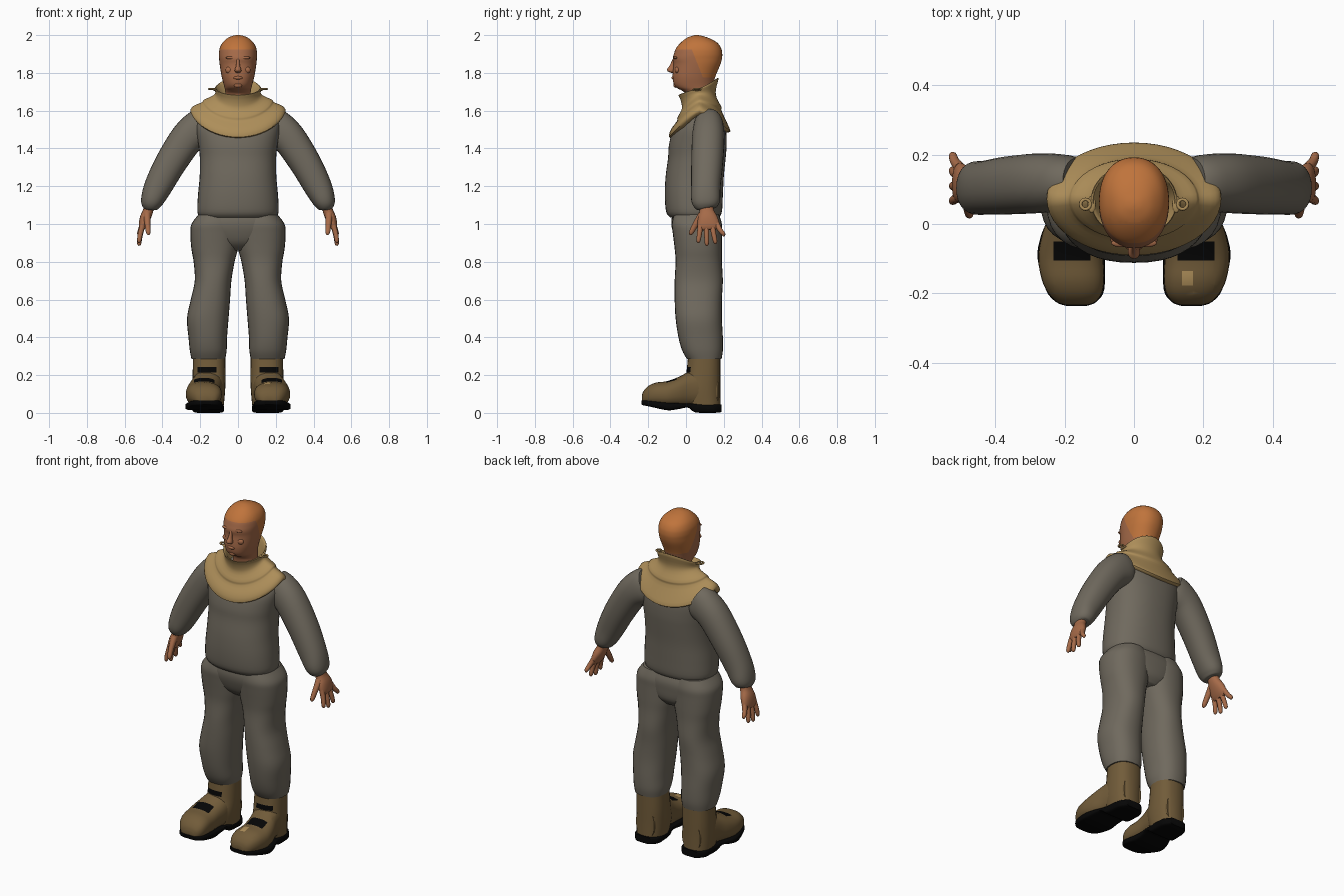
import bpy, bmesh, math
from mathutils import Vector

if "Cube" in bpy.data.objects:
    bpy.data.objects.remove(bpy.data.objects["Cube"])


def material(name, rgb):
    col = [(c / 255) ** 2.2 for c in rgb] + [1]
    m = bpy.data.materials.new(name)
    m.use_nodes = True
    m.diffuse_color = col
    m.node_tree.nodes["Principled BSDF"].inputs["Base Color"].default_value = col
    return m


SUIT = material("grey cloth", (111, 105, 94))
TAN = material("tan collar", (172, 141, 90))
HAIR = material("ginger hair", (190, 115, 62))
SKIN = material("skin", (164, 106, 74))
BOOT = material("brown leather", (113, 92, 60))
BLACK = material("black rubber", (14, 14, 14))


def finish(name, bm, mat, angle=50):
    bmesh.ops.recalc_face_normals(bm, faces=bm.faces)
    me = bpy.data.meshes.new(name)
    bm.to_mesh(me)
    bm.free()
    me.materials.append(mat)
    for f in me.polygons:
        f.use_smooth = True
    me.set_sharp_from_angle(angle=math.radians(angle))
    ob = bpy.data.objects.new(name, me)
    bpy.context.collection.objects.link(ob)
    return ob


def dense(rows, k):
    """Smooth interpolation through rows of numbers."""
    out = []
    for i in range(len(rows) - 1):
        a, b, c, d = (rows[max(0, min(len(rows) - 1, i + j))] for j in (-1, 0, 1, 2))
        for s in range(k):
            t = s / k
            out.append([q + t / 2 * (r - p + t * (2 * p - 5 * q + 4 * r - u + t * (3 * q - p - 3 * r + u)))
                        for p, q, r, u in zip(a, b, c, d)])
    return out + [list(rows[-1])]


def skin_rings(bm, rings, caps=True):
    vs = [[bm.verts.new(p) for p in ring] for ring in rings]
    n = len(vs[0])
    for lo, hi in zip(vs, vs[1:]):
        for i in range(n):
            bm.faces.new((lo[i], lo[(i + 1) % n], hi[(i + 1) % n], hi[i]))
    if caps:
        bm.faces.new(vs[0])
        bm.faces.new(vs[-1])


def loft(name, rows, mat, side=(1, 0, 0), axis=None, p=2.2, n=28, k=4):
    """Rows are x, y, z, radius along side, radius across."""
    rows = dense(rows, k)
    cs = [Vector(r[:3]) for r in rows]
    rings = []
    for i, r in enumerate(rows):
        t = Vector(axis) if axis else (cs[min(i + 1, len(cs) - 1)] - cs[max(i - 1, 0)]).normalized()
        a = Vector(side)
        a = (a - t * a.dot(t)).normalized()
        b = t.cross(a)
        ring = []
        for j in range(n):
            c, s = math.cos(math.tau * j / n), math.sin(math.tau * j / n)
            ring.append(cs[i] + a * r[3] * math.copysign(abs(c) ** (2 / p), c)
                        + b * r[4] * math.copysign(abs(s) ** (2 / p), s))
        rings.append(ring)
    bm = bmesh.new()
    skin_rings(bm, rings)
    return finish(name, bm, mat)


def stack(name, rows, mat, sx=1, **kw):
    """Level rows: z, inner x, outer x, front y, back y."""
    return loft(name, [(sx * (a + b) / 2, (f + g) / 2, z, (b - a) / 2, (g - f) / 2)
                       for z, a, b, f, g in rows], mat, axis=(0, 0, 1), **kw)


def blob(name, loc, size, mat):
    bm = bmesh.new()
    bmesh.ops.create_uvsphere(bm, u_segments=16, v_segments=10, radius=1)
    for v in bm.verts:
        v.co = Vector(loc) + Vector(a * b for a, b in zip(v.co, size))
    return finish(name, bm, mat)


def paint(ob, mat, cuts, rule):
    """Cut along planes, then colour the faces whose centre meets the rule."""
    ob.data.materials.append(mat)
    idx = len(ob.data.materials) - 1
    bm = bmesh.new()
    bm.from_mesh(ob.data)
    for co, no in cuts:
        bmesh.ops.bisect_plane(bm, geom=bm.verts[:] + bm.edges[:] + bm.faces[:], plane_co=co, plane_no=no)
    for f in bm.faces:
        if rule(f.calc_center_median()):
            f.material_index = idx
    bm.to_mesh(ob.data)
    bm.free()


X, Y, Z = Vector((1, 0, 0)), Vector((0, 1, 0)), Vector((0, 0, 1))

# Jacket body and trouser seat
stack("jacket", [(z, -w, w, f, b) for z, w, f, b in (
    (1.035, .2, -.085, .175), (1.065, .215, -.105, .19), (1.15, .212, -.112, .195),
    (1.25, .203, -.108, .2), (1.35, .202, -.095, .21), (1.42, .21, -.09, .215),
    (1.5, .222, -.068, .212), (1.55, .215, -.03, .195), (1.6, .18, .01, .17), (1.64, .1, .04, .14))],
    SUIT, p=2.3, n=40)
stack("trouser_seat", [(.86, -.09, .09, .0, .15), (.9, -.17, .17, -.045, .18), (.96, -.23, .23, -.07, .188),
                       (1.01, -.235, .235, -.078, .188), (1.06, -.2, .2, -.07, .17)], SUIT, p=2.3, n=40)

# Draped collar: half width, front y, back y, then height at front, side and back
collar = dense([(.085, .01, .14, 1.62, 1.63, 1.66), (.112, -.028, .16, 1.675, 1.71, 1.76),
                (.125, -.04, .172, 1.682, 1.715, 1.768), (.12, -.028, .158, 1.655, 1.695, 1.71),
                (.132, -.022, .162, 1.61, 1.68, 1.67), (.18, -.045, .187, 1.565, 1.658, 1.62),
                (.19, -.048, .188, 1.545, 1.645, 1.6), (.236, -.08, .22, 1.5, 1.625, 1.53),
                (.252, -.09, .235, 1.46, 1.6, 1.49), (.235, -.06, .21, 1.455, 1.58, 1.485)], 3)
rings = []
for w, f, b, zf, zs, zb in collar:
    ring = []
    for j in range(48):
        c, s = math.cos(math.tau * j / 48), math.sin(math.tau * j / 48)
        end = zf if s < 0 else zb
        ring.append((w * c, (f + b) / 2 + s * (b - f) / 2, zs + (end - zs) * abs(s) ** 1.3))
    rings.append(ring)
bm = bmesh.new()
skin_rings(bm, rings, caps=False)
finish("collar", bm, TAN)

# Head and neck, with the hair cut in along the hairline
head = stack("head", [(z, -w, w, f, b) for z, w, f, b in (
    (1.6, .07, .01, .13), (1.68, .067, .005, .135), (1.705, .068, -.02, .14), (1.72, .071, -.048, .142),
    (1.74, .076, -.064, .146), (1.77, .084, -.07, .152), (1.8, .09, -.07, .163), (1.845, .097, -.066, .182),
    (1.875, .1, -.07, .19), (1.9, .101, -.064, .192), (1.93, .097, -.053, .186), (1.96, .082, -.028, .165),
    (1.985, .054, .004, .12), (1.997, .025, .035, .08), (2.0, .004, .053, .061))], SKIN, n=48)
slant, corner = Vector((0, .15, .06)).normalized(), Vector((0, .03, 1.925))
nape = Vector((0, 0, 1.775))
paint(head, HAIR, [(corner, Z), (corner, slant), (nape, Z)],
      lambda c: c.z > nape.z and (c.z > corner.z or (c - corner).dot(slant) > 0))

# Facial features
loft("nose", [(0, -.062, 1.875, .007, .008), (0, -.072, 1.84, .01, .014), (0, -.08, 1.82, .016, .02),
              (0, -.078, 1.808, .017, .018), (0, -.068, 1.8, .008, .008)], SKIN, axis=(0, 0, 1), n=16)
blob("lips", (0, -.067, 1.774), (.024, .01, .009), SKIN)
blob("chin", (0, -.054, 1.735), (.022, .013, .014), SKIN)

for sx, label in ((1, "left"), (-1, "right")):
    blob(label + "_brow", (sx * .036, -.055, 1.88), (.03, .012, .008), SKIN)
    blob(label + "_cheek", (sx * .046, -.046, 1.815), (.022, .014, .018), SKIN)

    # Collar buckle ring and its tab
    bm = bmesh.new()
    skin_rings(bm, [[(sx * .14 + (.014 + .005 * math.cos(math.tau * j / 8)) * math.cos(math.tau * i / 20),
                      .057 + (.014 + .005 * math.cos(math.tau * j / 8)) * math.sin(math.tau * i / 20),
                      1.715 + .005 * math.sin(math.tau * j / 8)) for j in range(8)]
                    for i in range(21)], caps=False)
    bmesh.ops.remove_doubles(bm, verts=bm.verts, dist=.0001)
    finish(label + "_collar_ring", bm, TAN)
    blob(label + "_collar_tab", (sx * .122, .057, 1.711), (.012, .025, .006), TAN)

    # Sleeve
    loft(label + "_sleeve", [(sx * x, y, z, a, b) for x, y, z, a, b in (
        (.165, .12, 1.53, .07, .09), (.2, .12, 1.51, .08, .098), (.268, .118, 1.455, .086, .09),
        (.355, .112, 1.325, .084, .083), (.422, .105, 1.2, .078, .074), (.455, .104, 1.125, .076, .06),
        (.465, .105, 1.09, .06, .045), (.467, .106, 1.08, .04, .03))], SUIT, side=Y)

    # Hand: palm, four fingers, thumb
    loft(label + "_palm", [(sx * x, y, z, a, b) for x, y, z, a, b in (
        (.466, .108, 1.12, .034, .027), (.476, .11, 1.07, .038, .027), (.492, .115, 1.03, .053, .028),
        (.505, .12, .99, .058, .021), (.509, .122, .97, .045, .012))], SKIN, side=Y, n=20)
    for i, (root, tip, z) in enumerate(((.077, .066, .9), (.108, .11, .885), (.138, .155, .895), (.163, .198, .935))):
        loft(f"{label}_finger_{i + 1}", [
            (sx * .503, root, 1.0, .015, .015), (sx * .517, (root + tip) / 2, (1.0 + z) / 2, .013, .013),
            (sx * .523, tip, z + .012, .011, .011), (sx * .523, tip, z, .004, .004)], SKIN, side=Y, n=12, k=3)
    loft(label + "_thumb", [(sx * .482, .085, 1.05, .02, .02), (sx * .479, .052, 1.0, .016, .015),
                            (sx * .475, .028, .955, .012, .012), (sx * .474, .022, .942, .004, .004)],
         SKIN, side=Y, n=12, k=3)

    # Trouser leg
    stack(label + "_trouser_leg", [
        (.285, .068, .246, .005, .188), (.33, .06, .255, -.02, .195), (.4, .058, .262, -.04, .195),
        (.5, .05, .27, -.055, .19), (.6, .042, .25, -.06, .19), (.7, .035, .229, -.06, .195),
        (.8, .018, .235, -.055, .19), (.87, .0, .247, -.06, .19), (.95, -.01, .252, -.07, .19),
        (1.0, -.01, .246, -.075, .19), (1.05, .01, .21, -.065, .175)], SUIT, sx=sx, p=2.3)

    # Boot shaft with upper strap
    shaft = stack(label + "_boot_shaft", [(.04, .075, .235, .0, .183), (.12, .068, .24, -.02, .182),
                                          (.2, .066, .24, .0, .182), (.31, .068, .238, .012, .182)],
                  BOOT, sx=sx, p=2.4)
    paint(shaft, BLACK, [(Z * .215, Z), (Z * .243, Z), (X * sx * .115, X), (X * sx * .215, X)],
          lambda c: .215 < c.z < .243 and .115 < c.x * sx < .215 and c.y < .09)

    # Boot foot with lower strap: y, centre x, half width, bottom, top
    def along(rows):
        return [(sx * x, y, (lo + hi) / 2, w, (hi - lo) / 2) for y, x, w, lo, hi in rows]
    foot = loft(label + "_boot_foot", along((
        (-.234, .166, .03, .055, .09), (-.225, .167, .055, .045, .115), (-.2, .17, .077, .04, .142),
        (-.16, .176, .09, .035, .16), (-.1, .182, .094, .03, .168), (-.04, .178, .09, .03, .19),
        (.02, .165, .084, .03, .22), (.09, .155, .08, .03, .24), (.17, .153, .06, .03, .2))),
        BOOT, axis=Y, p=2.4)
    paint(foot, BLACK, [(Y * -.105, Y), (Y * -.05, Y), (X * sx * .125, X), (X * sx * .232, X)],
          lambda c: -.105 < c.y < -.05 and .125 < c.x * sx < .232 and c.z > .1)
    if sx > 0:
        # Light worn patch on one toe
        paint(foot, TAN, [(Y * -.178, Y), (Y * -.135, Y), (X * .138, X), (X * .17, X)],
              lambda c: -.178 < c.y < -.135 and .138 < c.x < .17 and c.z > .1)

    # Sole with raised toe, arch and heel
    loft(label + "_boot_sole", along((
        (-.236, .166, .03, .045, .066), (-.225, .167, .058, .04, .068), (-.19, .17, .084, .033, .065),
        (-.1, .181, .097, .014, .055), (-.04, .178, .092, .02, .052), (.01, .166, .085, .028, .05),
        (.045, .16, .083, .004, .05), (.1, .157, .082, .0, .048), (.15, .155, .078, .0, .046),
        (.187, .155, .05, .004, .045))), BLACK, axis=Y, p=5, n=24)
